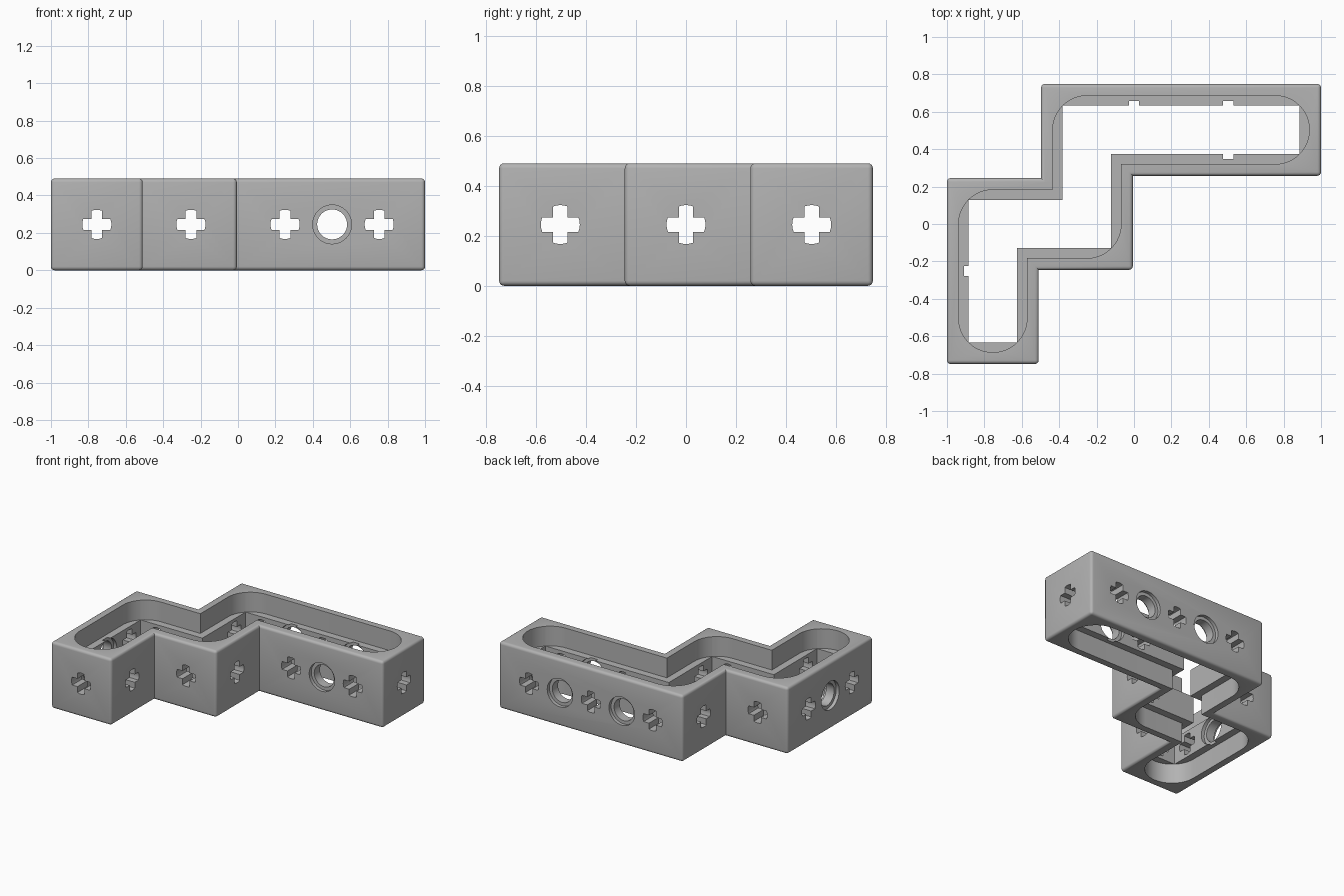
import bpy, bmesh, math
from mathutils import Vector

cube = bpy.data.objects.get("Cube")
if cube:
    bpy.data.objects.remove(cube, do_unlink=True)

M = 0.2516            # hole spacing
HALF = 0.2453         # half the width and height of the frame
WALL, LEDGE = 0.183, 0.1295   # half widths of the channel and of the inner opening
TOP = 2 * HALF

# Corners of the stepped outline: centre in modules, direction of the corner, convex or not
CORNERS = [(-3, -2, -1, -1, True), (-3, -2, 1, -1, True), (-3, 0, 1, -1, False),
           (-1, 0, 1, -1, True), (-1, 2, 1, -1, False), (3, 2, 1, -1, True),
           (3, 2, 1, 1, True), (-1, 2, -1, 1, True), (-1, 0, -1, 1, False),
           (-3, 0, -1, 1, True)]

grey = bpy.data.materials.new("light grey plastic")
grey.use_nodes = True
grey.diffuse_color = (0.45, 0.45, 0.45, 1)
grey.node_tree.nodes["Principled BSDF"].inputs["Base Color"].default_value = grey.diffuse_color


def outline(half, rounded=False, steps=12):
    """Stepped outline at a given half width, with optional full-radius corners."""
    pts = []
    for cx, cy, sx, sy, convex in CORNERS:
        c = Vector((cx * M, cy * M))
        if rounded and convex:
            mid = math.atan2(sy, sx)
            new = []
            for i in range(steps + 1):
                a = mid + (i / steps - 0.5) * math.pi / 2
                new.append(c + half * Vector((math.cos(a), math.sin(a))))
        else:
            new = [c + half * Vector((sx, sy))]
        pts += [p for p in new if not pts or (p - pts[-1]).length > 1e-4]
    return pts


def loft(name, rings):
    """Closed solid through a list of matching rings."""
    bm = bmesh.new()
    loops = [[bm.verts.new(p) for p in ring] for ring in rings]
    n = len(loops[0])
    for a, b in zip(loops, loops[1:]):
        for i in range(n):
            j = (i + 1) % n
            bm.faces.new((a[i], a[j], b[j], b[i]))
    bm.faces.new(loops[0])
    bm.faces.new(loops[-1])
    bmesh.ops.recalc_face_normals(bm, faces=bm.faces)
    mesh = bpy.data.meshes.new(name)
    bm.to_mesh(mesh)
    bm.free()
    obj = bpy.data.objects.new(name, mesh)
    bpy.context.collection.objects.link(obj)
    return obj


def prism(name, pts, z0, z1):
    return loft(name, [[(p.x, p.y, z) for p in pts] for z in (z0, z1)])


def cut(cutter):
    """Subtract a solid from the frame and discard it."""
    cutter.hide_render = True
    mod = frame.modifiers.new("cut", "BOOLEAN")
    mod.operation, mod.solver, mod.object = "DIFFERENCE", "EXACT", cutter
    bpy.ops.object.modifier_apply(modifier=mod.name)
    bpy.data.objects.remove(cutter, do_unlink=True)


def place(axis, across, along, u, v):
    """Point of a hole section that runs along x or y."""
    if axis == "y":
        return (across + u, along, HALF + v)
    return (along, across + u, HALF + v)


def cross_section(radius=0.078, half_arm=0.029):
    """Axle cross with arms ending on a circle."""
    pts = []
    lim = math.asin(half_arm / radius)
    for k in range(4):
        mid = k * math.pi / 2
        for i in range(5):
            a = mid + (i / 2 - 1) * lim
            pts.append((radius * math.cos(a), radius * math.sin(a)))
        a = mid + math.pi / 4
        r = half_arm * math.sqrt(2)
        pts.append((r * math.cos(a), r * math.sin(a)))
    return pts


# Outer block with softly rounded outside edges
frame = prism("stepped_frame", outline(HALF), 0, TOP)
frame.data.materials.append(grey)
bm = bmesh.new()
bm.from_mesh(frame.data)
convex = [e for e in bm.edges if e.calc_face_angle_signed() > 0.1]
bmesh.ops.bevel(bm, geom=convex, offset=0.02, segments=4, profile=0.5,
                affect="EDGES", clamp_overlap=True)
bm.to_mesh(frame.data)
bm.free()
bpy.ops.object.select_all(action="DESELECT")
frame.select_set(True)
bpy.context.view_layer.objects.active = frame

# Rounded channels above and below, leaving a square-cornered ledge between them
channel = outline(WALL, rounded=True)
cut(prism("upper_channel", channel, HALF + 0.1, 1))
cut(prism("lower_channel", channel, -1, HALF - 0.1))
cut(prism("inner_opening", outline(LEDGE), -1, 1))

# Axle crosses straight through opposite walls
cross = cross_section()
crosses = [("y", k) for k in (-3, -1, 1, 3)] + [("x", k) for k in (-2, 0, 2)]
for axis, k in crosses:
    cut(loft("axle_hole", [[place(axis, k * M, s, u, v) for u, v in cross]
                           for s in (-1.5, 1.5)]))

# Round pin holes with a shallow recess on both faces of the wall
circle = [(math.cos(i * math.pi / 20), math.sin(i * math.pi / 20)) for i in range(40)]
recess = 0.025
for axis, k, centre, side in [("y", 2, 2, -1), ("y", 2, 2, 1), ("y", 0, 2, 1), ("x", -1, -3, -1)]:
    outer = centre * M + side * HALF
    inner = centre * M + side * LEDGE
    stations = [(0.104, outer + side * 0.05), (0.104, outer - side * recess),
                (0.08, outer - side * recess), (0.08, inner + side * recess),
                (0.104, inner + side * recess), (0.104, inner - side * 0.05)]
    cut(loft("pin_hole", [[place(axis, k * M, s, r * u, r * v) for u, v in circle]
                          for r, s in stations]))

bpy.ops.object.shade_smooth_by_angle(angle=math.radians(35))
